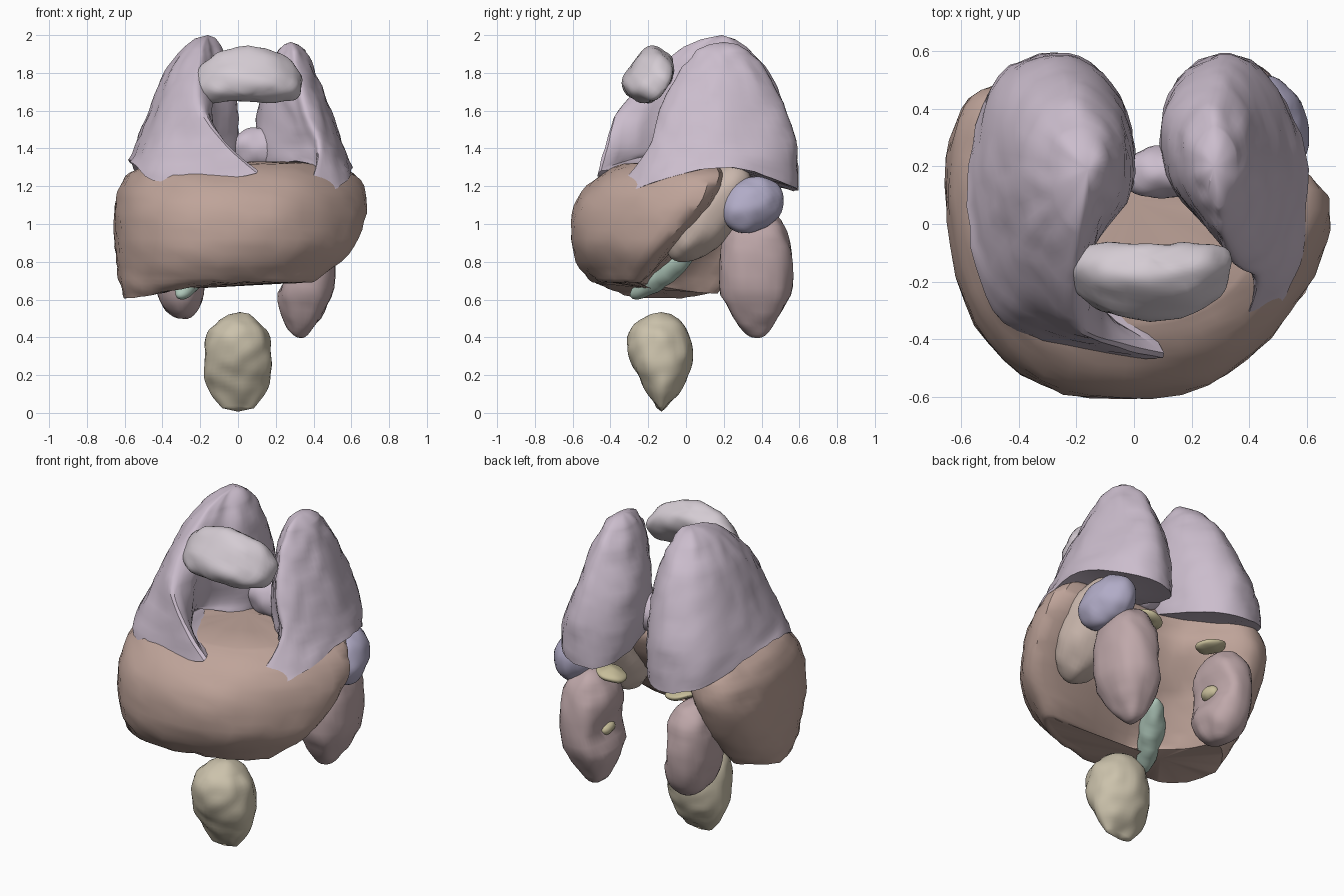
import bpy, bmesh, math
from mathutils import Vector, Euler, noise

if "Cube" in bpy.data.objects:
    bpy.data.objects.remove(bpy.data.objects["Cube"])

COLORS = dict(lung=(0.60, 0.51, 0.61), thymus=(0.66, 0.60, 0.65), liver=(0.52, 0.37, 0.32),
              stomach=(0.61, 0.49, 0.43), spleen=(0.44, 0.41, 0.57), kidney=(0.52, 0.39, 0.40),
              gall=(0.42, 0.56, 0.48), bladder=(0.60, 0.54, 0.41), adrenal=(0.57, 0.51, 0.32))
MATS = {}
for key, c in COLORS.items():
    MATS[key] = bpy.data.materials.new(key)
    MATS[key].diffuse_color = (*c, 1)


def finish(name, bm, mat, rough=0.012):
    """Slightly uneven organ surface, then make the object."""
    bmesh.ops.recalc_face_normals(bm, faces=bm.faces)
    bm.normal_update()
    for v in bm.verts:
        v.co += v.normal * rough * noise.noise(v.co * 13)
    for f in bm.faces:
        f.smooth = True
    me = bpy.data.meshes.new(name)
    bm.to_mesh(me)
    bm.free()
    me.materials.append(MATS[mat])
    ob = bpy.data.objects.new(name, me)
    bpy.context.collection.objects.link(ob)
    bpy.context.view_layer.objects.active = ob
    ob.select_set(True)
    bpy.ops.object.shade_smooth_by_angle(angle=math.radians(35))
    ob.select_set(False)
    return ob


def catmull(a, b, c, d, t):
    return 0.5 * (2 * b + (c - a) * t + (2 * a - 5 * b + 4 * c - d) * t * t
                  + (3 * b - a - 3 * c + d) * t ** 3)


def loft(name, rings, mat, bottom, top, shoulder=None, n=5, m=5):
    """Smooth skin through closed rings, with poles; shoulder = (z, scale) shrinks the last ring."""
    rings = [[Vector(p) for p in r] for r in rings]
    if shoulder:
        z, s = shoulder
        rings.append([Vector((top[0] + (p.x - top[0]) * s, top[1] + (p.y - top[1]) * s, z))
                      for p in rings[-1]])
    fine = []
    for r in rings:
        k = len(r)
        fine.append([catmull(r[i - 1], r[i], r[(i + 1) % k], r[(i + 2) % k], j / n)
                     for i in range(k) for j in range(n)])
    skin, last = [], len(fine) - 1
    for i in range(last):
        a, b, c, d = fine[max(i - 1, 0)], fine[i], fine[i + 1], fine[min(i + 2, last)]
        for j in range(m):
            skin.append([catmull(*q, j / m) for q in zip(a, b, c, d)])
    skin.append(fine[-1])
    # rounded cap toward the top pole
    skin.append([p.lerp(Vector((top[0], top[1], p.z + (top[2] - p.z) * 1.6)), .45) for p in fine[-1]])
    bm = bmesh.new()
    vs = [[bm.verts.new(p) for p in r] for r in skin]
    k = len(vs[0])
    for a, b in zip(vs, vs[1:]):
        for i in range(k):
            bm.faces.new((a[i], a[(i + 1) % k], b[(i + 1) % k], b[i]))
    for r, pole in ((vs[0], bottom), (vs[-1], top)):
        p = bm.verts.new(pole)
        for i in range(k):
            bm.faces.new((r[i], r[(i + 1) % k], p))
    return finish(name, bm, mat)


def flat(z, pts):
    return [(x, y, z) for x, y in pts]


def blob(name, center, radii, mat, rot=(0, 0, 0), shape=None):
    """Ellipsoid, optionally reshaped in unit-sphere space."""
    bm = bmesh.new()
    bmesh.ops.create_uvsphere(bm, u_segments=36, v_segments=24, radius=1)
    turn = Euler([math.radians(a) for a in rot]).to_matrix()
    for v in bm.verts:
        p = shape(v.co.copy()) if shape else v.co
        v.co = turn @ Vector([a * b for a, b in zip(p, radii)]) + Vector(center)
    return finish(name, bm, mat)


# Lungs: horizontal sections, low edge draped over the liver
loft("right_lung", [
    [(-.23, .59, 1.18), (-.47, .52, 1.22), (-.575, .2, 1.33), (-.55, -.14, 1.32), (-.4, -.38, 1.22),
     (.1, -.465, 1.27), (-.1, -.3, 1.34), (-.2, -.1, 1.36), (-.01, .12, 1.3), (-.06, .45, 1.2)],
    flat(1.4, [(-.23, .585), (-.46, .5), (-.55, .2), (-.51, -.1), (-.39, -.32), (-.05, -.43),
               (-.12, -.27), (-.18, -.08), (0, .15), (-.05, .44)]),
    flat(1.6, [(-.21, .53), (-.41, .44), (-.47, .2), (-.45, 0), (-.37, -.2), (-.2, -.36),
               (-.14, -.25), (-.14, -.08), (-.01, .12), (-.04, .39)]),
    flat(1.8, [(-.2, .44), (-.34, .37), (-.39, .2), (-.37, .05), (-.32, -.08), (-.22, -.18),
               (-.16, -.1), (-.12, 0), (-.04, .12), (-.06, .33)])],
    "lung", (-.25, .2, 1.3), (-.16, .19, 1.995), (1.94, .55))
loft("left_lung", [
    [(.3, .59, 1.18), (.47, .51, 1.22), (.595, .25, 1.3), (.59, -.05, 1.26), (.53, -.25, 1.19),
     (.37, -.39, 1.16), (.44, -.23, 1.25), (.34, -.1, 1.33), (.14, .15, 1.3), (.14, .47, 1.2)],
    flat(1.4, [(.3, .585), (.46, .5), (.56, .22), (.54, 0), (.48, -.15), (.43, -.2),
               (.39, -.15), (.3, -.05), (.11, .17), (.12, .45)]),
    flat(1.6, [(.29, .53), (.41, .44), (.49, .2), (.47, .05), (.43, -.08), (.36, -.14),
               (.31, -.08), (.25, 0), (.12, .17), (.12, .4)]),
    flat(1.8, [(.28, .43), (.37, .36), (.41, .22), (.4, .1), (.36, 0), (.31, -.04),
               (.27, 0), (.22, .06), (.17, .17), (.18, .33)])],
    "lung", (.35, .2, 1.3), (.28, .2, 1.965), (1.92, .58))
# Low tissue joining the lungs
blob("lung_bridge", (.1, .18, 1.4), (.15, .09, .11), "lung")

# Liver: broad dome in front, undercut behind, long right lobe
loft("liver", [
    [(-.6, -.03, .61), (-.52, .13, .63), (-.42, .16, .63), (-.34, -.02, .65), (-.12, -.25, .69),
     (.34, -.26, .69), (.26, -.35, .69), (.03, -.41, .69), (-.3, -.4, .66), (-.53, -.26, .61)],
    flat(.71, [(-.63, 0), (-.56, .2), (-.42, .23), (-.32, 0), (-.12, -.22),
               (.4, -.22), (.33, -.38), (.06, -.49), (-.28, -.5), (-.55, -.3)]),
    flat(.88, [(-.65, .05), (-.6, .3), (-.42, .38), (-.27, .1), (-.05, -.03),
               (.57, -.09), (.53, -.31), (.23, -.56), (-.25, -.585), (-.55, -.35)]),
    flat(1.1, [(-.65, .1), (-.6, .4), (-.42, .48), (-.22, .3), (0, .15),
               (.635, .11), (.6, -.2), (.26, -.54), (-.24, -.57), (-.55, -.33)]),
    flat(1.25, [(-.59, .1), (-.55, .4), (-.4, .46), (-.22, .3), (0, .2),
                (.6, .17), (.53, -.17), (.25, -.42), (-.2, -.45), (-.49, -.26)])],
    "liver", (-.33, -.17, .65), (0, .08, 1.33), (1.32, .78))


# Thymus: slanted slab bridging the lungs, arched in plan
def slab(p):
    p = Vector([math.copysign(abs(a) ** 0.7, a) for a in p])
    p.y += 0.8 * p.x * p.x - 0.3
    p.z = p.z * (1 - .15 * p.x * p.x) - 0.08 * p.x * p.x
    return p


blob("thymus", (.055, -.18, 1.775), (.285, .1, .15), "thymus", (-37, 0, 0), slab)

# Stomach and spleen behind the left lobe of the liver
blob("stomach", (.4, .12, 1.06), (.18, .16, .31), "stomach", (-39, 0, 0))
blob("spleen", (.485, .35, 1.1), (.115, .18, .14), "spleen", (25, 0, 20))


# Kidneys: bean with a dent on the inner side, the left one with a lower tip
def bean(side, tip):
    def shape(p):
        x, y, z = (math.copysign(abs(a) ** 0.82, a) for a in p)
        x += side * 0.45 * math.exp(-9 * z * z) * max(0, -x * side) ** 2
        k = 1 - tip * max(0, -z - 0.3)
        return Vector((x * k, y * k, z))
    return shape


for name, side, c, r, tip in (("left", 1, (.35, .37, .735), (.165, .195, .34), .65),
                              ("right", -1, (-.31, .37, .78), (.14, .185, .28), .05)):
    blob(name + "_kidney", c, r, "kidney", (0, 4 * side, 0), bean(side, tip))
    blob(name + "_renal_pelvis", (c[0] - side * .08, c[1], c[2]), (.04, .06, .04), "adrenal")
    blob(name + "_adrenal", (side * .23, .38, 1.08), (.09, .08, .03), "adrenal", (0, -side * 12, 0))

# Gallbladder under the liver
gb_dir = Vector((.17, .3, .22))
gb_rot = [math.degrees(a) for a in gb_dir.to_track_quat('Z', 'Y').to_euler()]
blob("gallbladder", (-.22, -.12, .74), (.07, .065, .23), "gall", gb_rot)

# Bladder: egg narrowing downward
loft("bladder", [
    [(rx * math.cos(t * math.pi / 4), cy + ry * math.sin(t * math.pi / 4), z) for t in range(8)]
    for z, cy, rx, ry in ((.03, -.13, .08, .025), (.1, -.12, .14, .08), (.2, -.125, .175, .135),
                          (.3, -.135, .18, .17), (.42, -.145, .16, .16))],
    "bladder", (0, -.13, .005), (.01, -.13, .53), (.49, .65))

for m in bpy.data.materials:
    if m.users and not m.is_grease_pencil:
        m.use_nodes = True
        m.node_tree.nodes["Principled BSDF"].inputs["Base Color"].default_value = m.diffuse_color
